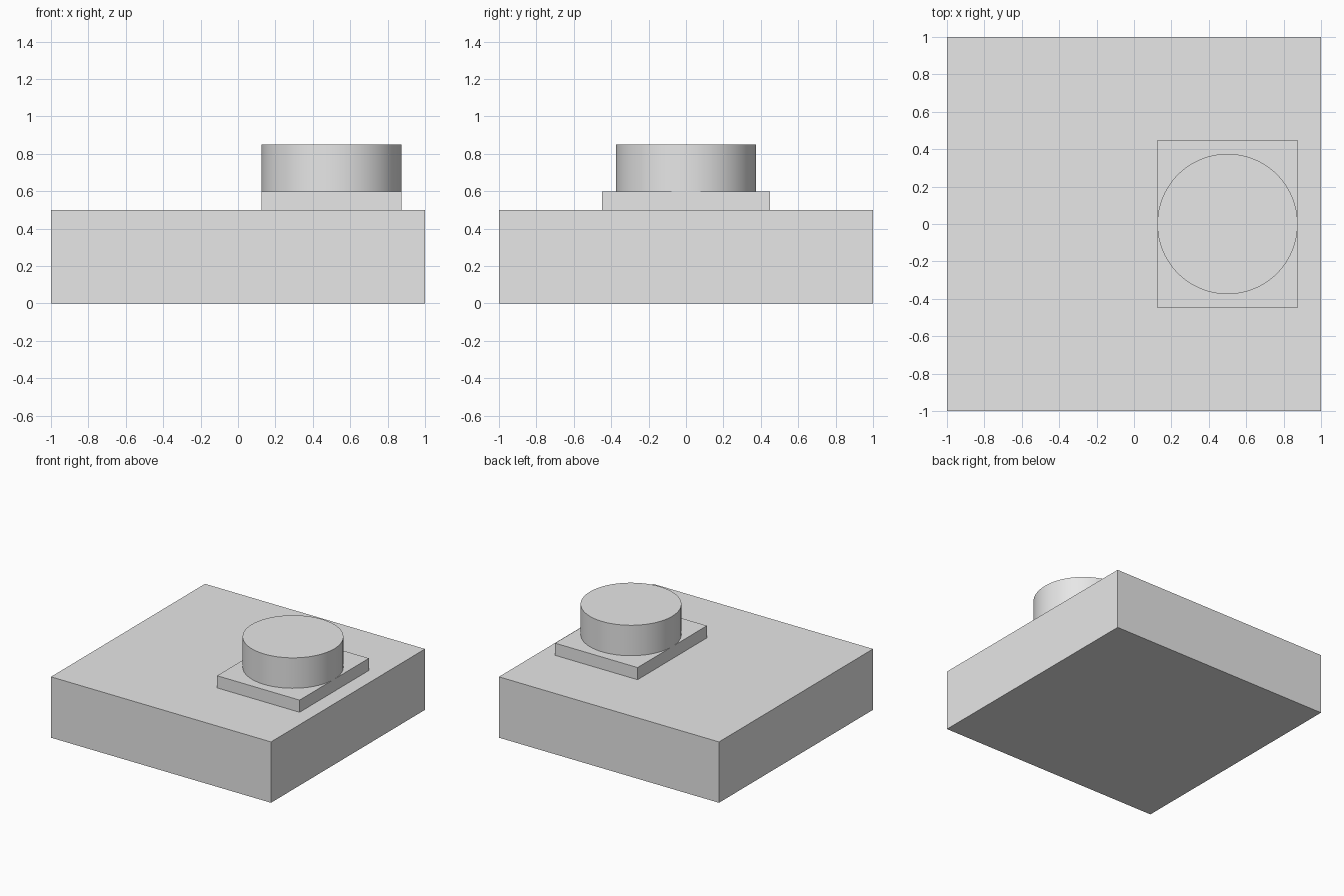
import bpy
import math

# Remove the default cube
default = bpy.data.objects.get("Cube")
if default:
    bpy.data.objects.remove(default, do_unlink=True)

# Single plain grey
grey = bpy.data.materials.new("light grey")
grey.use_nodes = True
color = (0.8, 0.8, 0.8, 1.0)
grey.diffuse_color = color
grey.node_tree.nodes["Principled BSDF"].inputs["Base Color"].default_value = color


def finish(name):
    """Name the active object, apply its scale and give it the material."""
    obj = bpy.context.object
    obj.name = obj.data.name = name
    bpy.ops.object.transform_apply(location=False, rotation=False, scale=True)
    obj.data.materials.append(grey)
    return obj


def box(name, x, y, bottom, size):
    bpy.ops.mesh.primitive_cube_add(size=1, location=(x, y, bottom + size[2] / 2))
    bpy.context.object.scale = size
    return finish(name)


# Base slab and raised plate
box("base_slab", 0, 0, 0, (2, 2, 0.5))
box("raised_plate", 0.5, 0, 0.5, (0.75, 0.9, 0.1))

# Round boss on the plate
bpy.ops.mesh.primitive_cylinder_add(vertices=96, radius=0.375, depth=0.25,
                                    location=(0.5, 0, 0.725))
finish("round_boss")
bpy.ops.object.shade_smooth_by_angle(angle=math.radians(30))
